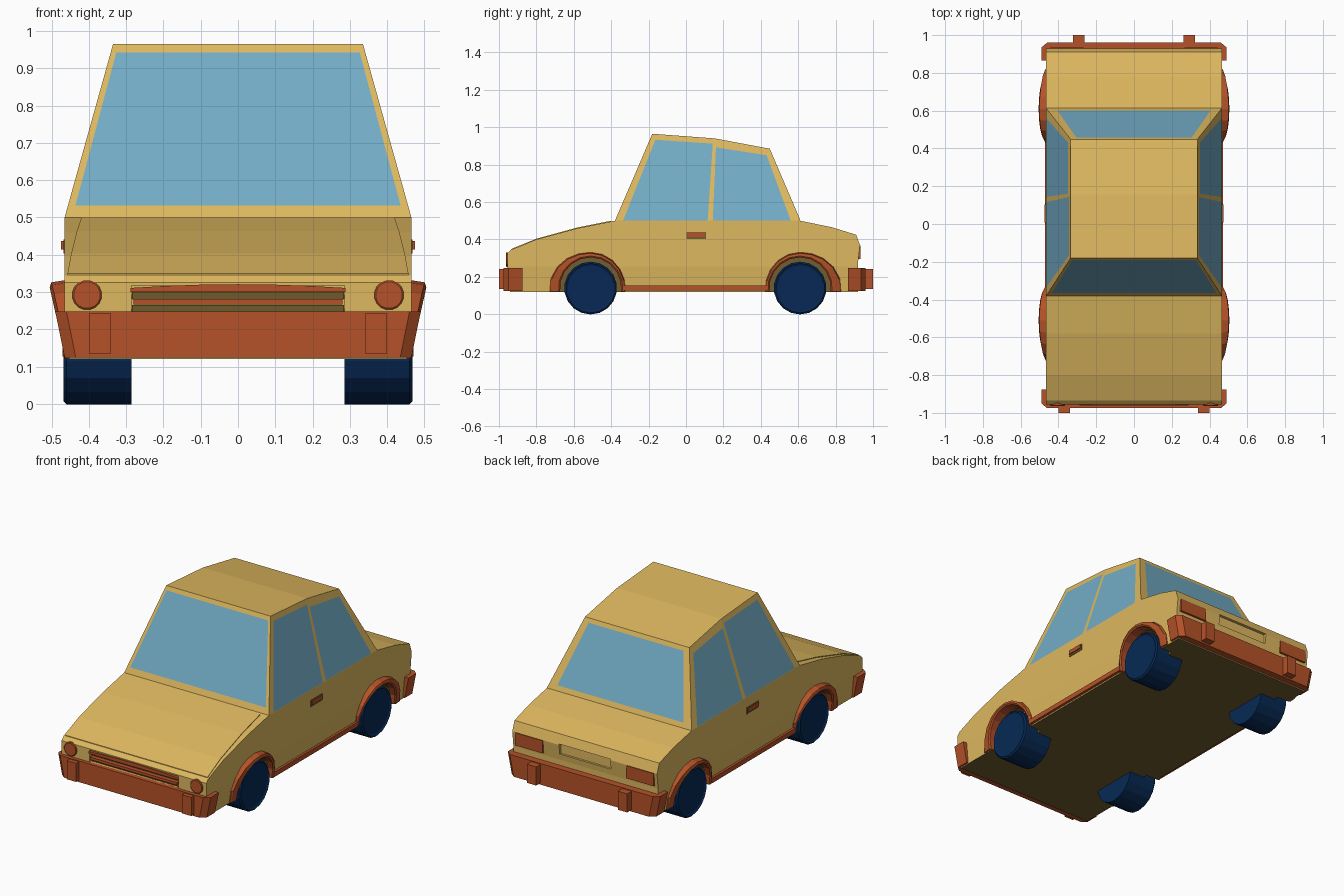
import bpy, bmesh, math
from mathutils import Vector

if "Cube" in bpy.data.objects:
    bpy.data.objects.remove(bpy.data.objects["Cube"])


def material(name, rgb):
    m = bpy.data.materials.new(name)
    m.diffuse_color = (*rgb, 1)
    m.use_nodes = True
    m.node_tree.nodes["Principled BSDF"].inputs["Base Color"].default_value = m.diffuse_color
    return m


PAINT = material("sand yellow paint", (0.73, 0.48, 0.115))
TRIM = material("rust orange trim", (0.46, 0.085, 0.021))
GLASS = material("blue glass", (0.17, 0.41, 0.56))
RUBBER = material("navy rubber", (0.002, 0.022, 0.09))
UNDER = material("dark olive underbody", (0.17, 0.11, 0.03))


def finish(name, bm, *mats):
    bmesh.ops.recalc_face_normals(bm, faces=bm.faces[:])
    me = bpy.data.meshes.new(name)
    bm.to_mesh(me)
    bm.free()
    for m in mats:
        me.materials.append(m)
    ob = bpy.data.objects.new(name, me)
    bpy.context.collection.objects.link(ob)
    return ob


def loft(name, rings, *mats):
    """Join equal-length closed rings of points and cap both ends."""
    bm = bmesh.new()
    vs = [[bm.verts.new(p) for p in r] for r in rings]
    n = len(rings[0])
    for a, b in zip(vs, vs[1:]):
        for i in range(n):
            bm.faces.new((a[i], a[(i + 1) % n], b[(i + 1) % n], b[i]))
    bm.faces.new(vs[0])
    bm.faces.new(vs[-1])
    return finish(name, bm, *mats)


def box(name, x, y, z, mat):
    ring = lambda h: [(x[0], y[0], h), (x[1], y[0], h), (x[1], y[1], h), (x[0], y[1], h)]
    return loft(name, [ring(z[0]), ring(z[1])], mat)


def disc(cx, cy, cz, r, axis, n=16):
    out = []
    for i in range(n):
        a = 2 * math.pi * (i + 0.5) / n
        u, v = r * math.cos(a), r * math.sin(a)
        out.append((cx, cy + u, cz + v) if axis == 'x' else (cx + u, cy, cz + v))
    return out


AXLES = (-0.51, 0.61)

# Lower body: side profile extruded across, sills tucked in
profile = [(-.94, .12), (-.955, .25), (-.955, .325), (-.935, .345), (-.80, .40),
           (-.58, .46), (-.38, .50), (.61, .50), (.78, .465), (.91, .425),
           (.93, .37), (.92, .28), (.92, .12)]
body = loft("lower_body", [[(x, y, z) for y, z in profile] for x in (-.465, .465)], PAINT, UNDER)
bm = bmesh.new()
bm.from_mesh(body.data)
bmesh.ops.bisect_plane(bm, geom=bm.verts[:] + bm.edges[:] + bm.faces[:],
                       plane_co=(0, 0, .255), plane_no=(0, 0, 1))
for v in bm.verts:
    if v.co.z < .2:
        v.co.x *= .975
bm.to_mesh(body.data)
bm.free()

# Cut wheel wells, grille opening and rear plate recess
cutters = [box("cutter", (-.285, .285), (-1, -.93), (.248, .318), PAINT),
           box("cutter", (-.165, .165), (.912, 1), (.315, .375), PAINT)]
for y in AXLES:
    for s in (-1, 1):
        cutters.append(loft("cutter", [disc(s * x, y, .14, .168, 'x', 20) for x in (.38, .6)], PAINT))
bpy.context.view_layer.objects.active = body
for c in cutters:
    mod = body.modifiers.new("cut", 'BOOLEAN')
    mod.operation, mod.solver, mod.object = 'DIFFERENCE', 'EXACT', c
    bpy.ops.object.modifier_apply(modifier=mod.name)
    bpy.data.objects.remove(c)

# Floor and wheel wells take the underbody colour
for p in body.data.polygons:
    c = p.center
    well = .37 < abs(c.x) < .45 and min(abs(c.y - a) for a in AXLES) < .18 and c.z < .32
    p.material_index = 1 if well or (c.z < .125 and p.normal.z < -.9) else 0

# Cabin: each wall is a frame around a glass pane
bm = bmesh.new()


def wall(bl, br, tr, tl, l, r, b, t):
    o = [Vector(p) for p in (bl, br, tr, tl)]

    def at(u, v):
        return o[0].lerp(o[1], u).lerp(o[3].lerp(o[2], u), v)
    i = [at(l, b), at(1 - r, b), at(1 - r, 1 - t), at(l, 1 - t)]
    ov, iv = [bm.verts.new(p) for p in o], [bm.verts.new(p) for p in i]
    for k in range(4):
        j = (k + 1) % 4
        bm.faces.new((ov[k], ov[j], iv[j], iv[k]))
    bm.faces.new(iv).material_index = 1


B, R = .465, .335
base = [(-.38, .5), (.131, .5), (.613, .5)]
roof = [(-.18, .965), (.155, .94), (.448, .885)]
pt = lambda x, p: (x, p[0], p[1])
for s in (-1, 1):
    for k, marg in ((0, (.085, .03, .004, .065)), (1, (.025, .11, .004, .105))):
        wall(pt(s * B, base[k]), pt(s * B, base[k + 1]),
             pt(s * R, roof[k + 1]), pt(s * R, roof[k]), *marg)
for k, marg in ((0, (.022, .022, .07, .05)), (2, (.055, .055, .07, .06))):
    wall(pt(-B, base[k]), pt(B, base[k]), pt(R, roof[k]), pt(-R, roof[k]), *marg)
for row, w in ((base, B), (roof, R)):
    for a, b in zip(row, row[1:]):
        bm.faces.new([bm.verts.new(p) for p in (pt(-w, a), pt(w, a), pt(w, b), pt(-w, b))])
bmesh.ops.remove_doubles(bm, verts=bm.verts[:], dist=.0005)
finish("cabin", bm, PAINT, GLASS)

# Hood panel, slightly proud of the body
rings = []
for y, z, w in ((-.932, .346, .457), (-.80, .40, .447), (-.58, .46, .432), (-.40, .496, .42)):
    rings.append([(-w, y, z - .01), (w, y, z - .01), (w, y, z + .004), (-w, y, z + .004)])
loft("hood", rings, PAINT)

# Bumpers with guards
for name, f, end, face, gx in (("front", -1, .875, .975, .37), ("rear", 1, .865, .96, .292)):
    rings = []
    for z, w in ((.125, .465), (.248, .49)):
        half = [(w, end), (w, face - .025), (w - .03, face)]
        rings.append([(x, f * y, z) for x, y in half] +
                     [(-x, f * y, z) for x, y in reversed(half)])
    loft(name + "_bumper", rings, TRIM)
    for s in (-1, 1):
        box(name + "_bumper_guard", (s * gx - .03, s * gx + .03), sorted((f * .94, f * 1.0)),
            (.135, .243), TRIM)

# Wheels and flared arches
for y0 in AXLES:
    for s in (-1, 1):
        loft("wheel", [disc(s * x, y0, .14, r, 'x', 18) for x, r in
                       ((.285, .141), (.46, .141), (.468, .132), (.462, .122))], RUBBER)
        rings = []
        for k in range(11):
            a = math.radians(-6 + 19.2 * k)
            c, h = math.cos(a), math.sin(a)
            ro = .192 + (.028 * c * c if c * y0 > 0 else -.006 * c * c)
            flare = .466 + .039 * max(h, 0)
            p = lambda r, x: (s * x, y0 + r * c, max(.14 + r * h, .122))
            rings.append([p(.164, .44), p(.164, flare - .006), p(.172, flare),
                          p(ro - .006, flare - .004), p(ro, .462), p(ro, .44)])
        loft("wheel_arch", rings, TRIM)

# Sills and door handles on dark backing plates
for s in (-1, 1):
    box("sill", sorted((s * .44, s * .47)), (-.34, .435), (.127, .155), TRIM)
    box("handle_backing", sorted((s * .46, s * .468)), (.002, .108), (.403, .441), UNDER)
    box("door_handle", sorted((s * .46, s * .474)), (.008, .102), (.414, .437), TRIM)

# Headlights and tail lights
for s in (-1, 1):
    loft("headlight", [disc(s * .405, y, .292, r, 'y') for y, r in
                       ((-.94, .04), (-.96, .04), (-.963, .036))], TRIM)
    box("tail_light", sorted((s * .268, s * .445)), (.90, .934), (.295, .368), TRIM)

# Grille: two trim bars, the upper one bowed, with sloped painted slats between
rings = []
for k in range(7):
    x = -.288 + .096 * k
    up = .01 * (1 - (x / .288) ** 2)
    rings.append([(x, -.925, .300), (x, -.962, .300), (x, -.962, .311 + up), (x, -.925, .311 + up)])
loft("grille_top_bar", rings, TRIM)
box("grille_lower_bar", (-.28, .28), (-.96, -.925), (.266, .281), TRIM)
for z in (.281, .246):
    loft("grille_slat", [[(x, -.925, z), (x, -.935, z), (x, -.955, z + .019), (x, -.925, z + .019)]
                         for x in (-.284, .284)], PAINT)
